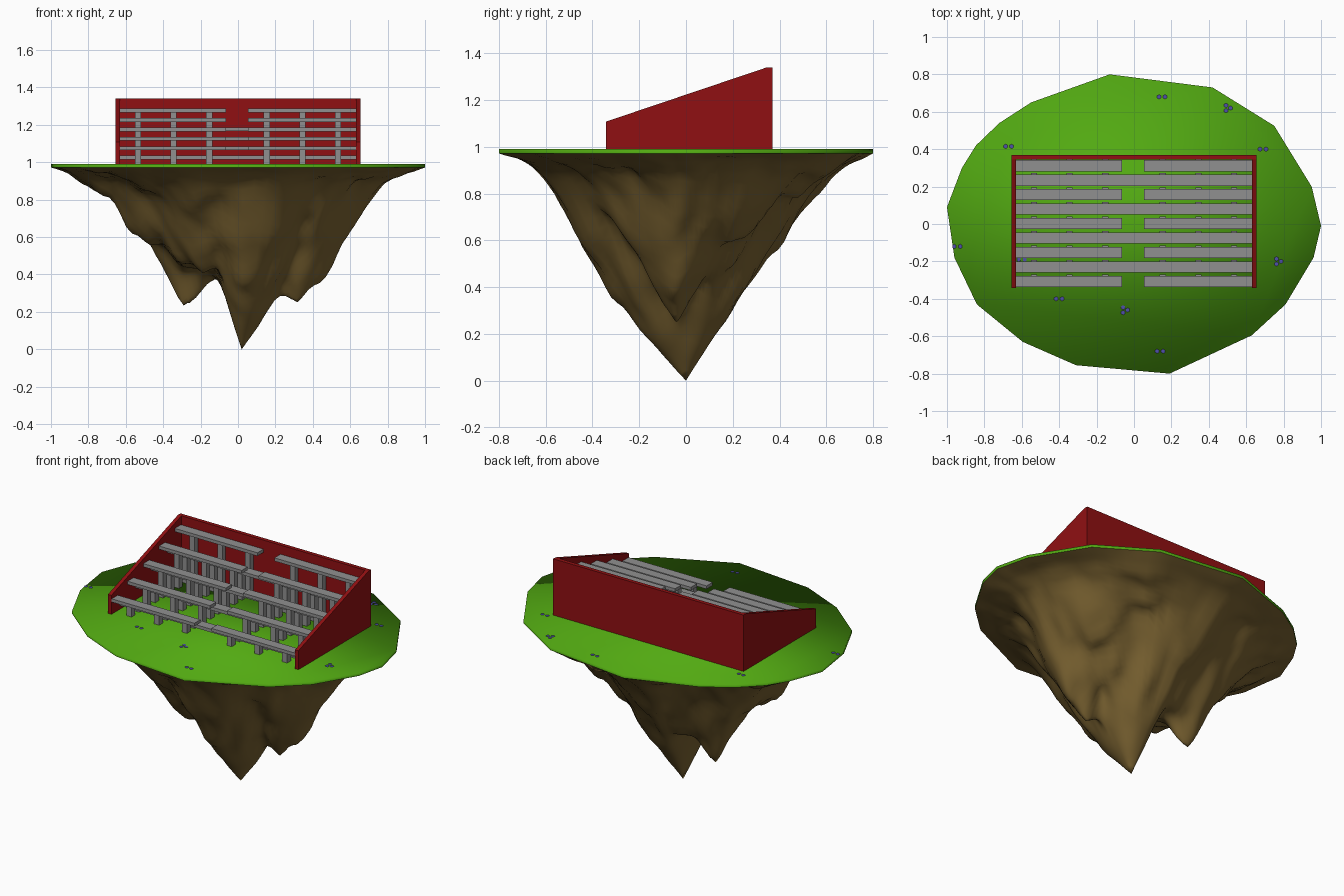
import bpy, bmesh, math
from mathutils import Vector, noise

if "Cube" in bpy.data.objects:
    bpy.data.objects.remove(bpy.data.objects["Cube"])

def material(name, rgb):
    m = bpy.data.materials.new(name)
    m.diffuse_color = (*rgb, 1)
    m.use_nodes = True
    m.node_tree.nodes["Principled BSDF"].inputs["Base Color"].default_value = m.diffuse_color
    return m

GRASS = material("grass green", (0.085, 0.40, 0.006))
ROCK = material("rock brown", (0.19, 0.12, 0.03))
RED = material("wall red", (0.28, 0.005, 0.006))
GREY = material("bench grey", (0.28, 0.28, 0.28))
BLUE = material("flower blue", (0.08, 0.08, 0.40))

def finish(name, bm, mat, smooth=False):
    bmesh.ops.recalc_face_normals(bm, faces=bm.faces[:])
    for f in bm.faces:
        f.smooth = smooth
    me = bpy.data.meshes.new(name)
    bm.to_mesh(me)
    bm.free()
    me.materials.append(mat)
    ob = bpy.data.objects.new(name, me)
    bpy.context.collection.objects.link(ob)
    return ob

def box(bm, x0, x1, y0, y1, z0, z1):
    vs = bmesh.ops.create_cube(bm, size=1)["verts"]
    for v in vs:
        v.co = ((x0 + x1) / 2 + v.co.x * (x1 - x0),
                (y0 + y1) / 2 + v.co.y * (y1 - y0),
                (z0 + z1) / 2 + v.co.z * (z1 - z0))

# Island outline, seen from above
OUT = [(-.13, .80), (.42, .73), (.75, .525), (.95, .20), (1, -.01), (.96, -.18),
       (.81, -.43), (.63, -.595), (.19, -.80), (-.31, -.755), (-.595, -.63),
       (-.84, -.43), (-.96, -.18), (-1, .09), (-.92, .30), (-.845, .42),
       (-.72, .54), (-.55, .65)]
TOP, RIM = 0.99, 0.972

# Grass disc: softly shaded slab
bm = bmesh.new()
up = [bm.verts.new((x, y, TOP)) for x, y in OUT]
lo = [bm.verts.new((x, y, RIM)) for x, y in OUT]
bm.faces.new(up)
for i in range(len(OUT)):
    j = (i + 1) % len(OUT)
    bm.faces.new((up[i], up[j], lo[j], lo[i]))
finish("grass_top", bm, GRASS, True)

# Rock underside: funnel with one long spike and two short ones
PROFILE = [(0, .38), (.3, .43), (.4, .5), (.5, .6), (.6, .70), (.7, .80),
           (.8, .88), (.9, .935), (1, RIM)]

def funnel(t):
    for (a, za), (b, zb) in zip(PROFILE, PROFILE[1:]):
        if t <= b:
            return za + (zb - za) * (t - a) / (b - a)
    return RIM

def spike(x, y, cx, cy, z, left, right, front, back, cubic):
    dx, dy = x - cx, y - cy
    d = math.hypot(dx, dy)
    sx = left if dx < 0 else right
    sy = front if dy < 0 else back
    return z + math.hypot(sx * dx, sy * dy) + cubic * d ** 3

def soft_min(a, b, k=0.05):
    h = max(k - abs(a - b), 0) / k
    return min(a, b) - h * h * k / 4

def rock_height(x, y, t):
    n = noise.noise(Vector((x * 4, y * 4, 1.3)))
    fine = noise.noise(Vector((x * 11, y * 11, 5.1)))
    z = funnel(min(1, t * (1 + (1 - t) * (0.08 + 0.25 * n))))
    z = soft_min(z, spike(x, y, -.29, .12, .30, 1.2, .5, 1.7, 1.7, 0.8))
    z = soft_min(z, spike(x, y, .31, -.04, .24, .35, 1.2, 1.7, 1.7, 4))
    main = spike(x, y, .02, 0, 0, 2.9, 1.4, 1.05, 1.6, 1.1)
    z = soft_min(z, main, min(0.05, main))
    fade = min(1, main * 2.5) * min(1, (1 - t) * 2.5)
    return min(RIM, max(0, z + fade * (0.07 * n + 0.045 * fine)))

bm = bmesh.new()
SUB, RINGS = 6, 32
rim = []
for i, (x, y) in enumerate(OUT):
    nx, ny = OUT[(i + 1) % len(OUT)]
    rim += [(x + (nx - x) * k / SUB, y + (ny - y) * k / SUB) for k in range(SUB)]
tip = bm.verts.new((.02, 0, 0))
previous = None
for r in range(1, RINGS + 1):
    t = r / RINGS
    ring = []
    for ox, oy in rim:
        x, y = .02 + (ox - .02) * t, oy * t
        ring.append(bm.verts.new((x, y, rock_height(x, y, t))))
    for i in range(len(rim)):
        j = (i + 1) % len(rim)
        if previous:
            bm.faces.new((previous[i], previous[j], ring[j], ring[i]))
        else:
            bm.faces.new((tip, ring[j], ring[i]))
    previous = ring
bmesh.ops.recalc_face_normals(bm, faces=bm.faces[:])
if sum(f.normal.z for f in bm.faces) > 0:
    bmesh.ops.reverse_faces(bm, faces=bm.faces[:])
for f in bm.faces:
    f.smooth = True
me = bpy.data.meshes.new("rock_underside")
bm.to_mesh(me)
bm.free()
me.materials.append(ROCK)
bpy.context.collection.objects.link(bpy.data.objects.new("rock_underside", me))

# Red sloped side walls and back wall
SIDE = [(-.342, .98), (.37, .98), (.37, 1.34), (.346, 1.34), (-.342, 1.108)]
for name, xa, xb in (("left_wall", -.655, -.632), ("right_wall", .632, .655)):
    bm = bmesh.new()
    a = [bm.verts.new((xa, y, z)) for y, z in SIDE]
    b = [bm.verts.new((xb, y, z)) for y, z in SIDE]
    bm.faces.new(a)
    bm.faces.new(b)
    for i in range(5):
        j = (i + 1) % 5
        bm.faces.new((a[i], a[j], b[j], b[i]))
    finish(name, bm, RED)
bm = bmesh.new()
box(bm, -.632, .632, .346, .37, .98, 1.34)
finish("back_wall", bm, RED)

# Benches: even rows are seats split by the aisle, odd rows are full footboards
planks, posts = bmesh.new(), bmesh.new()
for row in range(9):
    y = -.308 + .0775 * row
    if row % 2 == 0:
        z = 1.075 + .0503 * row / 2
        spans = [(-.632, -.064), (.053, .632)]
    else:
        z = 1.025 + .0503 * (row - 1) / 2
        spans = [(-.632, .632)]
    for x0, x1 in spans:
        box(planks, x0, x1, y - .03, y + .03, z - .01, z + .01)
    for px in (.154, .345, .535):
        for s in (-1, 1):
            box(posts, s * px - .017, s * px + .017, y + .002, y + .038, .98, z - .009)
finish("bench_planks", planks, GREY)
finish("bench_posts", posts, GREY)

# Tiny flat blue flowers scattered on the grass
bm = bmesh.new()
SPOTS = [(.15, .68, 2), (.50, .62, 3), (.69, .40, 2), (.77, -.20, 3), (.14, -.68, 2),
         (-.05, -.46, 3), (-.40, -.40, 2), (-.945, -.12, 2), (-.67, .415, 2), (-.60, -.19, 2)]
for x, y, count in SPOTS:
    for k in range(count):
        a = k * math.tau / count
        vs = bmesh.ops.create_circle(bm, cap_ends=True, segments=6, radius=.012)["verts"]
        for v in vs:
            v.co += Vector((x + .016 * math.cos(a), y + .016 * math.sin(a), TOP + .003))
finish("flowers", bm, BLUE)
